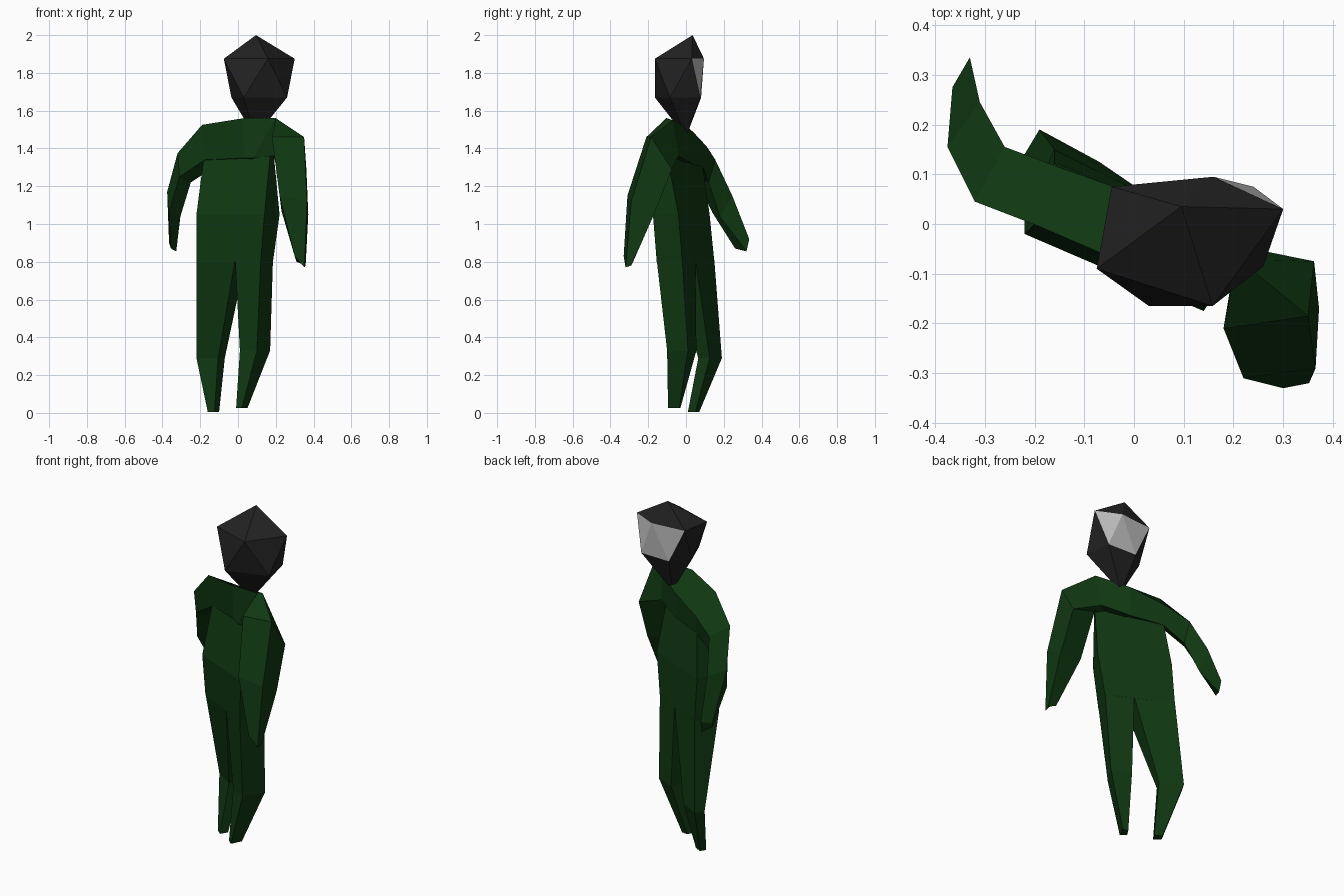
import bpy
import bmesh

cube = bpy.data.objects.get("Cube")
if cube:
    bpy.data.objects.remove(cube, do_unlink=True)


def make_material(name, rgb):
    mat = bpy.data.materials.new(name)
    mat.use_nodes = True
    color = (*rgb, 1.0)
    mat.diffuse_color = color
    mat.node_tree.nodes["Principled BSDF"].inputs["Base Color"].default_value = color
    return mat


GREEN = make_material("dark green suit", (0.005, 0.040, 0.006))
BLACK = make_material("charcoal helmet", (0.016, 0.016, 0.016))
GREY = make_material("pale grey visor", (0.55, 0.55, 0.55))


def finish(bm, name, mats):
    bmesh.ops.recalc_face_normals(bm, faces=bm.faces)
    mesh = bpy.data.meshes.new(name)
    bm.to_mesh(mesh)
    bm.free()
    for mat in mats:
        mesh.materials.append(mat)
    obj = bpy.data.objects.new(name, mesh)
    bpy.context.collection.objects.link(obj)
    return obj


def loft(name, sections):
    """Join four-cornered cross-sections into a closed limb."""
    bm = bmesh.new()
    rings = [[bm.verts.new(p) for p in sec] for sec in sections]
    for a, b in zip(rings, rings[1:]):
        for i in range(4):
            j = (i + 1) % 4
            bm.faces.new((a[i], a[j], b[j], b[i]))
    bm.faces.new(rings[0])
    bm.faces.new(rings[-1])
    return finish(bm, name, [GREEN])


def level(z, *corners):
    """Horizontal cross-section at height z."""
    return [(x, y, z) for x, y in corners]


# Torso, turned slightly about z
loft("torso", [
    level(0.80, (-0.22, 0.01), (0.12, -0.155), (0.185, -0.02), (-0.16, 0.15)),
    level(1.05, (-0.22, -0.02), (0.14, -0.175), (0.22, -0.04), (-0.16, 0.125)),
    level(1.36, (-0.18, 0.02), (0.17, -0.13), (0.19, -0.10), (-0.13, 0.08)),
])

# Legs in mid stride, hip to knee to foot
loft("right_leg", [
    level(0.81, (-0.22, 0.01), (-0.015, -0.09), (0.04, 0.05), (-0.16, 0.15)),
    level(0.29, (-0.22, 0.14), (-0.105, 0.065), (-0.07, 0.125), (-0.19, 0.19)),
    level(0.005, (-0.16, 0.04), (-0.125, 0.01), (-0.10, 0.05), (-0.14, 0.07)),
])
loft("left_leg", [
    level(0.81, (-0.015, -0.09), (0.12, -0.155), (0.185, -0.02), (0.04, 0.05)),
    level(0.33, (0.01, -0.06), (0.10, -0.10), (0.17, 0.01), (0.06, 0.055)),
    level(0.025, (-0.01, -0.07), (0.02, -0.095), (0.05, -0.035), (0.015, -0.03)),
])

# Shoulder yoke and arms; corners run top back, top front, low front, low back
right_shoulder = [(-0.19, -0.005, 1.525), (-0.14, 0.11, 1.41),
                  (-0.13, 0.09, 1.30), (-0.175, 0.01, 1.34)]
right_neck = [(0.03, -0.10, 1.56), (0.06, 0.04, 1.485),
              (0.04, 0.03, 1.32), (0.03, -0.08, 1.35)]
left_neck = [(0.20, -0.105, 1.56), (0.21, -0.07, 1.55),
             (0.19, -0.04, 1.36), (0.08, -0.12, 1.35)]
left_shoulder = [(0.18, -0.21, 1.46), (0.35, -0.185, 1.46),
                 (0.362, -0.075, 1.29), (0.20, -0.09, 1.34)]

loft("shoulder_yoke", [right_shoulder, right_neck, left_neck, left_shoulder])

loft("right_arm", [
    right_shoulder,
    [(-0.32, 0.045, 1.375), (-0.26, 0.155, 1.34), (-0.25, 0.12, 1.22), (-0.31, 0.05, 1.25)],
    [(-0.375, 0.155, 1.17), (-0.31, 0.245, 1.15), (-0.305, 0.18, 1.04), (-0.365, 0.14, 1.06)],
    [(-0.365, 0.275, 0.90), (-0.33, 0.335, 0.92), (-0.327, 0.32, 0.855), (-0.355, 0.26, 0.87)],
])
loft("left_arm", [
    left_shoulder,
    [(0.22, -0.31, 1.15), (0.365, -0.29, 1.12), (0.372, -0.17, 1.05), (0.23, -0.17, 1.07)],
    [(0.30, -0.33, 0.83), (0.352, -0.32, 0.77), (0.358, -0.29, 0.78), (0.31, -0.28, 0.80)],
])

# Head: a stretched twenty-sided solid, three faces of it forming the visor
bm = bmesh.new()
top = bm.verts.new((0.095, 0.035, 2.0))
tip = bm.verts.new((0.09, 0.0, 1.46))
upper = [bm.verts.new(p) for p in level(
    1.875, (-0.075, -0.09), (0.158, -0.165), (0.30, 0.03), (0.16, 0.095), (-0.045, 0.075))]
lower = [bm.verts.new(p) for p in level(
    1.67, (0.03, -0.165), (0.26, -0.085), (0.24, 0.075), (0.055, 0.08), (-0.035, 0.0))]
for i in range(5):
    j = (i + 1) % 5
    bm.faces.new((top, upper[i], upper[j]))
    down = bm.faces.new((upper[i], lower[i], upper[j]))
    up = bm.faces.new((lower[i], lower[j], upper[j]))
    bm.faces.new((tip, lower[j], lower[i]))
    down.material_index = int(i in (2, 3))
    up.material_index = int(i == 2)
finish(bm, "head", [BLACK, GREY])
